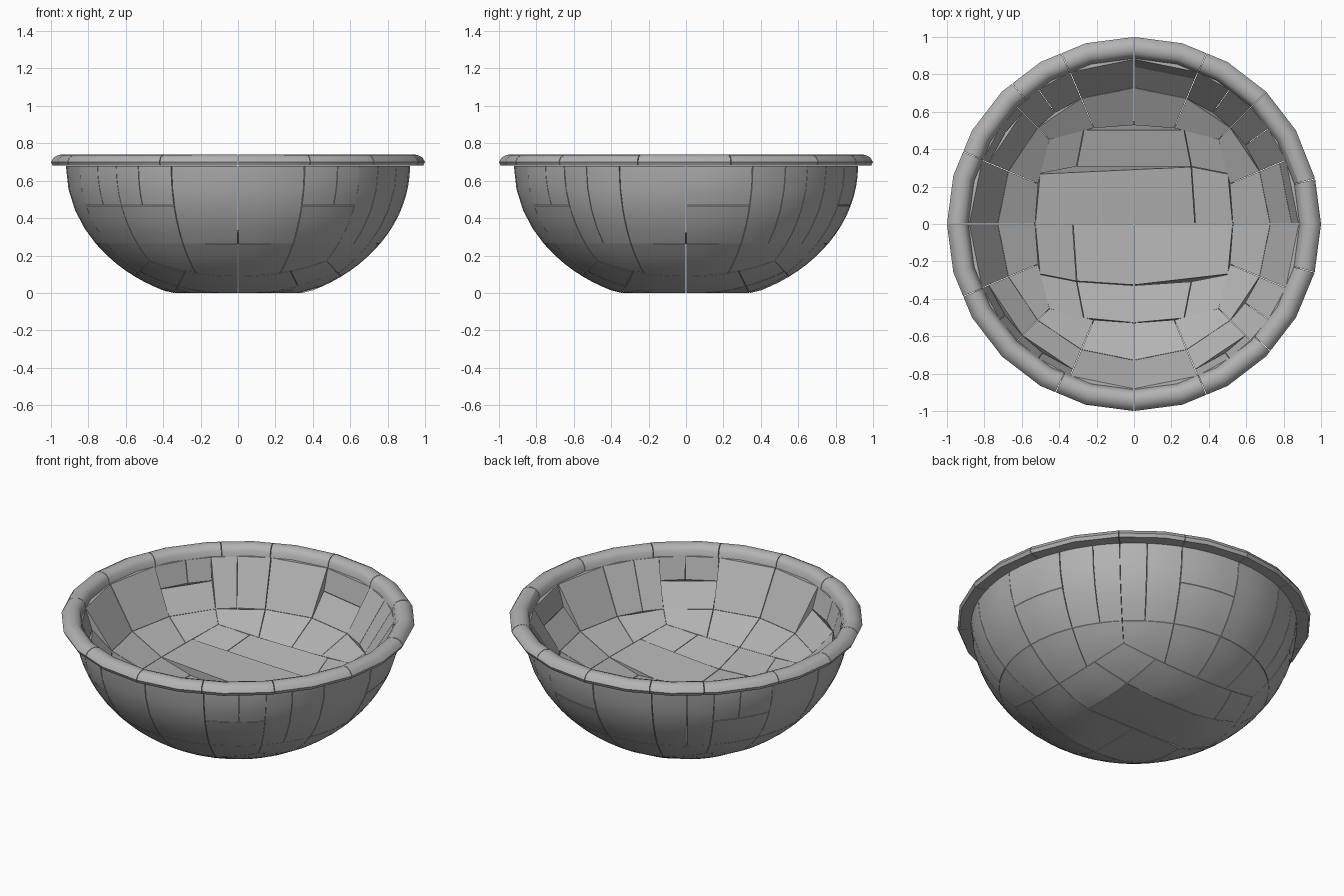
import bpy, bmesh, math, random
from mathutils import Vector

random.seed(7)
cube = bpy.data.objects.get("Cube")
if cube:
    bpy.data.objects.remove(cube, do_unlink=True)

stone = bpy.data.materials.new("grey_stone")
stone.use_nodes = True
stone.diffuse_color = (0.45, 0.45, 0.45, 1)
stone.node_tree.nodes["Principled BSDF"].inputs["Base Color"].default_value = (0.45, 0.45, 0.45, 1)

CENTRE_Z = 0.68
FLOOR = 0.75          # half size of the floor panel in direction space
COURSE = -0.68        # level joint between upper and lower wall courses
GAP = 0.0025
SUB = 4


def finish(bm, name):
    bmesh.ops.recalc_face_normals(bm, faces=bm.faces)
    mesh = bpy.data.meshes.new(name)
    bm.to_mesh(mesh)
    bm.free()
    mesh.materials.append(stone)
    ob = bpy.data.objects.new(name, mesh)
    bpy.context.collection.objects.link(ob)
    bpy.ops.object.select_all(action='DESELECT')
    ob.select_set(True)
    bpy.context.view_layer.objects.active = ob
    bpy.ops.object.shade_smooth_by_angle(angle=math.radians(32))


def on_shell(direction, radius, depth):
    d = direction.normalized()
    return Vector((d.x * radius, d.y * radius, max(0, CENTRE_Z + d.z * depth)))


def add_brick(bm, panel, u0, u1, v0, v1):
    """Block with a curved outer face and a flat inner face."""
    u0, u1, v0, v1 = u0 + GAP, u1 - GAP, v0 + GAP, v1 - GAP
    outer, inner = {}, {}
    corners = [on_shell(panel(u, v), 0.88, 0.45) for u, v in
               ((u0, v0), (u1, v0), (u1, v1), (u0, v1))]
    for i in range(SUB + 1):
        for j in range(SUB + 1):
            s, t = i / SUB, j / SUB
            p = on_shell(panel(u0 + (u1 - u0) * s, v0 + (v1 - v0) * t), 0.92, 0.74)
            outer[i, j] = bm.verts.new(p)
            if i in (0, SUB) or j in (0, SUB):
                q = corners[0].lerp(corners[1], s).lerp(corners[3].lerp(corners[2], s), t)
                inner[i, j] = bm.verts.new(q)
    for i in range(SUB):
        for j in range(SUB):
            bm.faces.new([outer[i, j], outer[i + 1, j], outer[i + 1, j + 1], outer[i, j + 1]])
    loop = [(i, 0) for i in range(SUB)] + [(SUB, j) for j in range(SUB)]
    loop += [(SUB - i, SUB) for i in range(SUB)] + [(0, SUB - j) for j in range(SUB)]
    for a, b in zip(loop, loop[1:] + loop[:1]):
        bm.faces.new([outer[a], outer[b], inner[b], inner[a]])
    bm.faces.new([inner[k] for k in loop])


# Floor of the bowl: big rectangular blocks in staggered rows
bm = bmesh.new()
cuts = (-FLOOR, -0.4, 0, 0.4, FLOOR)
floor_panel = lambda u, v: Vector((u, v, -1))
for row, (v0, v1) in enumerate(zip(cuts, cuts[1:])):
    u = list(cuts)
    if row in (1, 2):
        u.remove(0.4 if row == 1 else -0.4)
    if row in (2, 3):
        u.remove(0)
    for u0, u1 in zip(u, u[1:]):
        add_brick(bm, floor_panel, u0, u1, v0, v1)
finish(bm, "floor_blocks")

# Four curved wall panels of staggered blocks, with level upper courses
columns = (-1, -0.42, 0, 0.42, 1)
for k, side in enumerate(("front", "left", "back", "right")):
    ang = k * math.pi / 2
    c, s = math.cos(ang), math.sin(ang)

    def wall_panel(u, w):
        level = math.hypot(1, u)
        low = -1 / FLOOR
        if w >= COURSE:
            w *= level
        else:
            w = low + (COURSE * level - low) * (w - low) / (COURSE - low)
        return Vector((u * c + s, u * s - c, w))

    bm = bmesh.new()
    for col, (u0, u1) in enumerate(zip(columns, columns[1:])):
        mid = (u0 + u1) / 2
        rows = [-1 / FLOOR, COURSE, 0]
        if (col + k) % 3 == 0:
            rows.insert(2, -0.3)
        for w0, w1 in zip(rows, rows[1:]):
            if w1 == 0 and col in (0, 3) and random.random() < 0.7:
                add_brick(bm, wall_panel, u0, mid, w0, w1)
                add_brick(bm, wall_panel, mid, u1, w0, w1)
            else:
                add_brick(bm, wall_panel, u0, u1, w0, w1)
    finish(bm, side + "_wall_blocks")

# Rim: rounded curb stones following a 24-sided ring
PROFILE = ((0.885, 0.68), (0.99, 0.68), (1.0, 0.70), (0.985, 0.725), (0.96, 0.738),
           (0.935, 0.74), (0.91, 0.732), (0.893, 0.712))
SEAMS = (-157, -115, -90, -67, -43, -15, 14, 45, 67, 90, 113, 131, 157, 180, 203)
bm = bmesh.new()
for a0, a1 in zip(SEAMS, SEAMS[1:]):
    a0, a1 = a0 + 0.1, a1 - 0.1
    angles = [a0] + [a for a in range(-180, 211, 15) if a0 + 1 < a < a1 - 1] + [a1]
    rings = []
    for a in angles:
        flat = math.cos(math.radians(7.5)) / math.cos(math.radians(a % 15 - 7.5))
        t = math.radians(a)
        rings.append([bm.verts.new((r * flat * math.cos(t), r * flat * math.sin(t), z))
                      for r, z in PROFILE])
    n = len(PROFILE)
    for r0, r1 in zip(rings, rings[1:]):
        for i in range(n):
            bm.faces.new([r0[i], r0[(i + 1) % n], r1[(i + 1) % n], r1[i]])
    bm.faces.new(rings[0])
    bm.faces.new(rings[-1])
finish(bm, "rim_stones")
